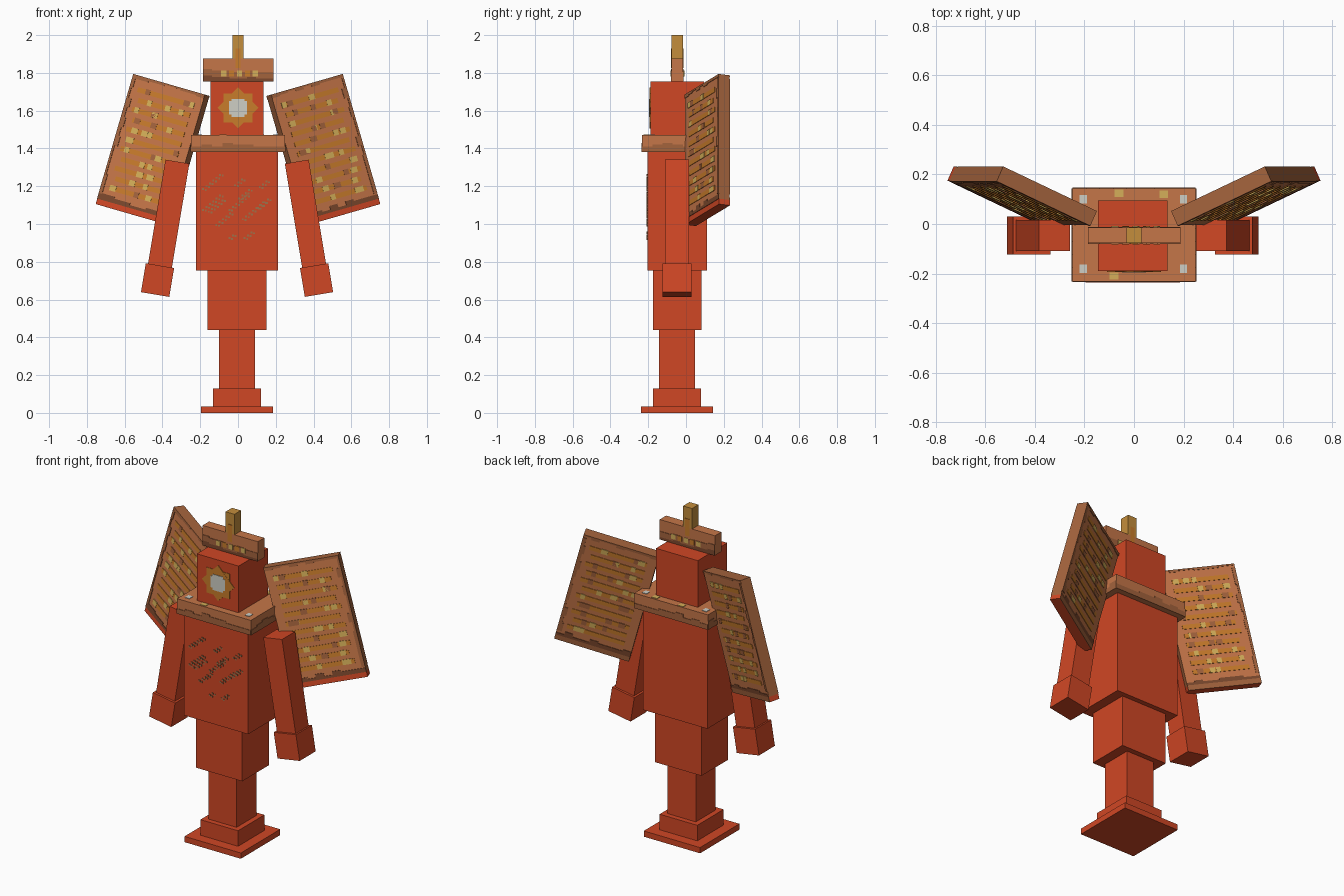
import bpy, bmesh, math, random
from mathutils import Matrix, Vector

if "Cube" in bpy.data.objects:
    bpy.data.objects.remove(bpy.data.objects["Cube"])

random.seed(4)
COLORS = {
    "red": (0.63, 0.063, 0.018), "copper": (0.56, 0.18, 0.065),
    "dark copper": (0.20, 0.065, 0.026), "mid brown": (0.37, 0.125, 0.046),
    "orange": (0.58, 0.20, 0.024), "pale yellow": (0.66, 0.43, 0.10),
    "light grey": (0.62, 0.62, 0.56), "gold": (0.55, 0.27, 0.045),
    "speckle": (0.34, 0.165, 0.07),
}
MATS = {}
for n, c in COLORS.items():
    MATS[n] = bpy.data.materials.new(n)
    MATS[n].diffuse_color = (*c, 1)
NAMES = list(COLORS)


def build(name, parts, matrix=Matrix()):
    """One object from boxes (lo, hi, colour[, side colour for faces off the third axis])."""
    bm = bmesh.new()
    for lo, hi, col, *side in parts:
        v = [bm.verts.new(matrix @ Vector(((lo, hi)[i & 1][0], (lo, hi)[i >> 1 & 1][1],
                                           (lo, hi)[i >> 2 & 1][2]))) for i in range(8)]
        quads = [(0, 2, 3, 1), (4, 5, 7, 6), (0, 1, 5, 4), (2, 6, 7, 3), (0, 4, 6, 2), (1, 3, 7, 5)]
        for k, q in enumerate(quads):
            f = bm.faces.new([v[i] for i in q])
            f.material_index = NAMES.index(side[0] if side and k > 1 else col)
    if matrix.determinant() < 0:
        bmesh.ops.reverse_faces(bm, faces=bm.faces[:])
    me = bpy.data.meshes.new(name)
    bm.to_mesh(me)
    bm.free()
    for n in NAMES:
        me.materials.append(MATS[n])
    ob = bpy.data.objects.new(name, me)
    bpy.context.collection.objects.link(ob)
    return ob


# Stacked body blocks: centre line x=-0.005, y=-0.047
CX, CY = -0.005, -0.047
for name, hx, hy, z0, z1 in [
    ("base_plate", 0.19, 0.19, 0, 0.035), ("foot", 0.127, 0.127, 0.035, 0.13),
    ("lower_leg", 0.095, 0.095, 0.13, 0.44), ("hips", 0.156, 0.128, 0.44, 0.755),
    ("torso", 0.217, 0.158, 0.755, 1.38), ("head", 0.141, 0.142, 1.47, 1.755),
]:
    build(name, [((CX - hx, CY - hy, z0), (CX + hx, CY + hy, z1), "red")])

# Collar with a ragged darker lower band and bright studs on top
X, Y0, Y1, E = 0.249, -0.232, 0.144, 0.003
collar = [((-X, Y0, 1.38), (X, Y1, 1.47), "copper")]


def band(a, b, n):
    for i in range(n):
        yield a + (b - a) * i / n, a + (b - a) * (i + 1) / n, 1.38 + random.choice((0.03, 0.04, 0.05))


for a, b, h in band(-X, X, 9):
    collar += [((a, Y0 - E, 1.38), (b, Y0, h), "mid brown"), ((a, Y1, 1.38), (b, Y1 + E, h), "mid brown")]
for a, b, h in band(Y0, Y1, 7):
    collar += [((-X - E, a, 1.38), (-X, b, h), "mid brown"), ((X, a, 1.38), (X + E, b, h), "mid brown")]
for x in (-0.205, 0.2):
    for y in (-0.18, 0.1):
        collar.append(((x - 0.015, y - 0.017, 1.47), (x + 0.015, y + 0.017, 1.473), "light grey"))
for x, y in ((-0.08, -0.21), (-0.06, 0.125), (0.12, 0.12)):
    collar.append(((x - 0.018, y - 0.015, 1.47), (x + 0.018, y + 0.015, 1.473), "pale yellow"))
build("collar", collar)

# Crest across the head, with a spike
F, B = -0.077, -0.015
crest = [((-0.185, F, 1.755), (0.188, B, 1.875), "copper")]
for i in range(8):
    a = -0.185 + 0.0466 * i
    h = 1.755 + random.choice((0.015, 0.022, 0.03))
    for y in (F - E, B):
        crest.append(((a, y, 1.755), (a + 0.0466, y + E, h), "dark copper"))
        crest.append(((a, y, h), (a + 0.0466, y + E, h + 0.035), "mid brown"))
for i in range(5):
    x = -0.09 + 0.042 * i
    for y in (F - 2 * E, B + E):
        crest.append(((x, y, 1.782), (x + 0.028, y + E, 1.812), ("pale yellow", "orange")[i % 2]))
build("crest", crest)
build("spike", [((-0.03, F, 1.875), (0.03, B, 2.0), "gold"),
                ((-0.014, F - E, 1.825), (0.014, F, 1.93), "orange"),
                ((-0.014, B, 1.825), (0.014, B + E, 1.93), "orange")])

# Star emblem on the face: two crossed squares and a pale centre
head_front = CY - 0.142
for i, turn in enumerate((0, math.pi / 4)):
    m = Matrix.Translation((0, head_front, 1.615)) @ Matrix.Rotation(turn, 4, "Y")
    r, t = 0.077, 0.003 + 0.001 * i
    build("emblem_star", [((-r, -t, -r), (r, 0, r), "orange")], m)
build("emblem_centre", [((-0.048, head_front - 0.006, 1.58), (0.048, head_front, 1.65), "light grey"),
                        ((-0.035, head_front - 0.007, 1.567), (0.035, head_front, 1.663), "light grey")])

# Diagonal speckled dashes on the chest
chest = CY - 0.158
dots = []
for x0, z0, n in [(-0.19, 1.18, 6), (-0.19, 1.07, 6), (-0.16, 1.06, 5), (-0.12, 0.99, 5), (-0.05, 1.07, 6),
                  (-0.02, 1.20, 3), (0.02, 1.02, 7), (0.0, 1.13, 4), (0.11, 1.19, 3), (0.10, 1.08, 4),
                  (-0.05, 0.92, 2), (0.03, 0.92, 3)]:
    for k in range(n):
        for dx, dz in ((0, 0), (0.014, -0.004)):
            x, z = x0 + 0.018 * k + dx, z0 + 0.015 * k + dz
            dots.append(((x, chest - E, z), (x + 0.01, chest, z + 0.01), "speckle"))
build("chest_speckles", dots)

# Wing frame: u from inner to outer edge, v downwards, t from front to back
U = Vector((-0.378, 0.18, 0.109)).normalized()
V = Vector((-0.2, 0, -0.688)).normalized()
T = U.cross(V).normalized()
T = T if T.y > 0 else -T
WING = Matrix((U, V, T)).transposed().to_4x4()
WING.translation = (-0.175, -0.005, 1.685)
WU, WV, WT = 0.433, 0.717, 0.06

for side, label in ((1, "left"), (-1, "right")):
    mirror = Matrix.Diagonal((side, 1, 1, 1))
    # Arm and hand, leaning outwards
    arm = (Matrix.Translation((CX, 0, 0)) @ mirror @ Matrix.Translation((-0.316, CY, 1.33))
           @ Matrix.Rotation(math.radians(9.5), 4, "Y"))
    build(label + "_arm", [((-0.064, -0.063, -0.56), (0.064, 0.063, 0), "red")], arm)
    build(label + "_hand", [((-0.076, -0.077, -0.713), (0.076, 0.077, -0.558), "red")], arm)

    # Wing slab with a red lower lip
    wing = mirror @ WING
    build(label + "_wing", [((0, 0, 0), (WU, WV - 0.03, WT), "copper", "mid brown"),
                            ((0, WV - 0.03, 0), (WU, WV, WT), "red")], wing)
    deco = [((0, WV - 0.03, WT), (WU, WV, WT + E), "mid brown")]
    for t in (-E, WT):
        def plate(u0, u1, v0, v1, col, lift=0.0):
            deco.append(((u0, v0, t - lift), (u1, v1, t + E + lift), col))
        # Ragged dark edges
        for i in range(9):
            w = WU / 9
            h = random.choice((0.015, 0.025, 0.035))
            plate(i * w, (i + 1) * w, WV - 0.03 - h, WV - 0.03, "dark copper")
            plate(i * w, (i + 1) * w, 0, h * 0.6, "mid brown")
        for i in range(12):
            v = 0.02 + i * 0.053
            plate(WU - random.choice((0.012, 0.02, 0.03)), WU, v, v + 0.053, "mid brown", 0.0005)
        # Orange bars with pale and brown flecks
        for i in range(11):
            v = 0.06 + i * 0.054
            plate(0.05, WU - 0.05 - 0.02 * (i % 2), v, v + 0.026, "orange")
            for _ in range(3):
                u = random.uniform(0.04, WU - 0.09)
                col = random.choice(("pale yellow", "pale yellow", "mid brown"))
                plate(u, u + random.uniform(0.025, 0.04), v - 0.003, v + 0.027, col, 0.001)
    build(label + "_wing_pattern", deco, wing)

for m in bpy.data.materials:
    if m.users and not m.is_grease_pencil:
        m.use_nodes = True
        m.node_tree.nodes["Principled BSDF"].inputs["Base Color"].default_value = m.diffuse_color
